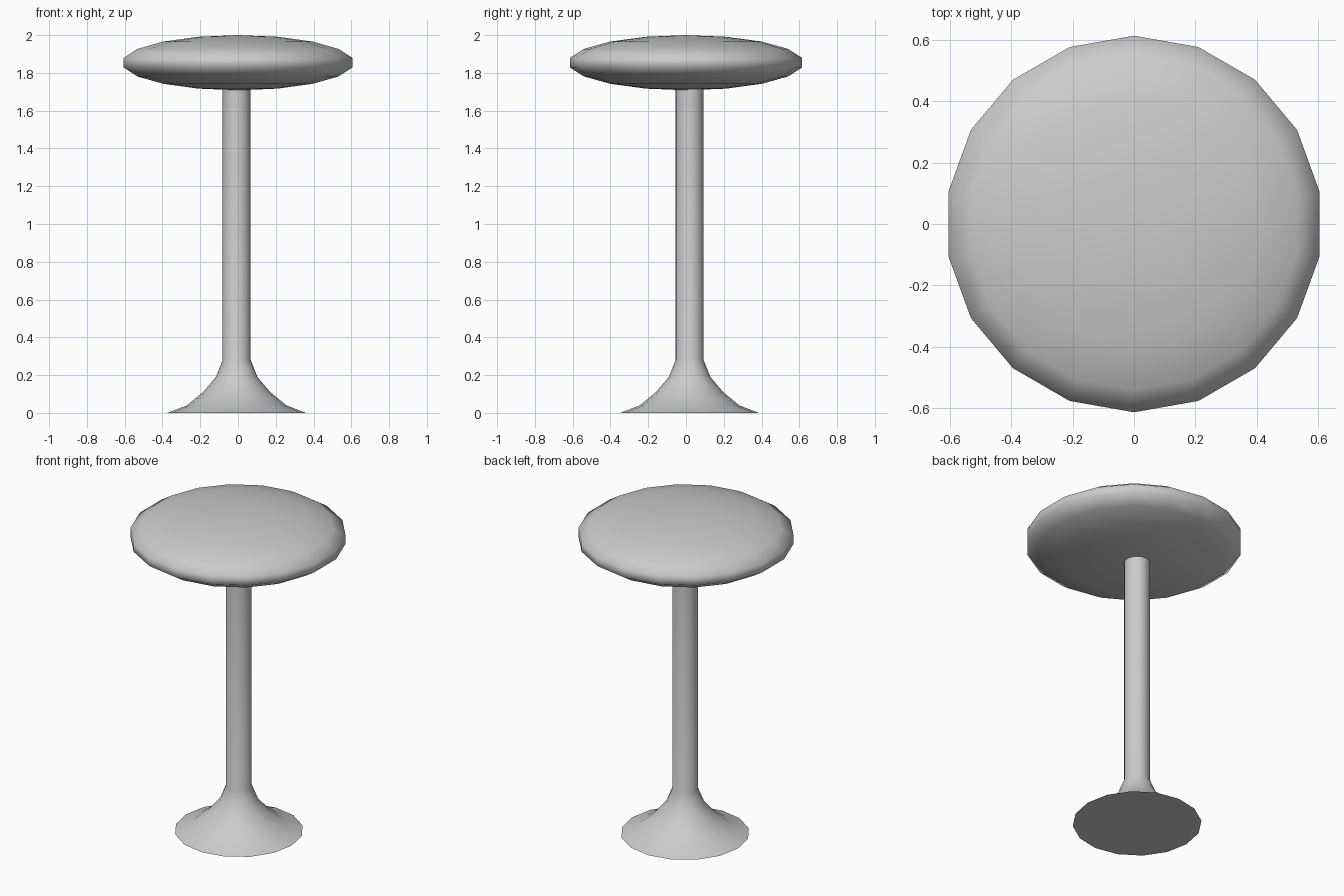
import bpy
import bmesh
from math import cos, sin, pi, radians

if "Cube" in bpy.data.objects:
    bpy.data.objects.remove(bpy.data.objects["Cube"])


def lathe(name, profile, sides, center, smooth_angle):
    """Revolve (radius, z) points around z, first vertex on +y."""
    bm = bmesh.new()
    rings = []
    for r, z in profile:
        if r == 0:
            rings.append([bm.verts.new((0, 0, z))] * sides)
        else:
            rings.append([bm.verts.new((r * sin(2 * pi * i / sides),
                                        r * cos(2 * pi * i / sides), z))
                          for i in range(sides)])
    for low, high in zip(rings, rings[1:]):
        for i in range(sides):
            j = (i + 1) % sides
            corners = dict.fromkeys((low[i], low[j], high[j], high[i]))
            bm.faces.new(list(corners))
    # close open ends with flat caps
    for ring in (rings[0], rings[-1]):
        if ring[0] is not ring[1]:
            bm.faces.new(ring)
    bmesh.ops.recalc_face_normals(bm, faces=bm.faces[:])
    mesh = bpy.data.meshes.new(name)
    bm.to_mesh(mesh)
    bm.free()
    obj = bpy.data.objects.new(name, mesh)
    obj.location = center
    bpy.context.collection.objects.link(obj)
    bpy.ops.object.select_all(action='DESELECT')
    obj.select_set(True)
    bpy.context.view_layer.objects.active = obj
    bpy.ops.object.shade_smooth_by_angle(angle=radians(smooth_angle))
    return obj


# Seat: flattened sphere, 18 segments by 9 rings
seat_profile = []
for lat in range(-90, 91, 20):
    r = 0 if abs(lat) == 90 else 0.624 * cos(radians(lat))
    seat_profile.append((r, 0.146 * sin(radians(lat))))
lathe("seat", seat_profile, 18, (0, 0, 1.854), 80)

# Post with flared foot, slightly off centre
post_profile = [(0.367, 0), (0.263, 0.04), (0.178, 0.11),
                (0.11, 0.19), (0.074, 0.28), (0.074, 1.76)]
lathe("post_and_foot", post_profile, 16, (-0.007, 0.019, 0), 60)
